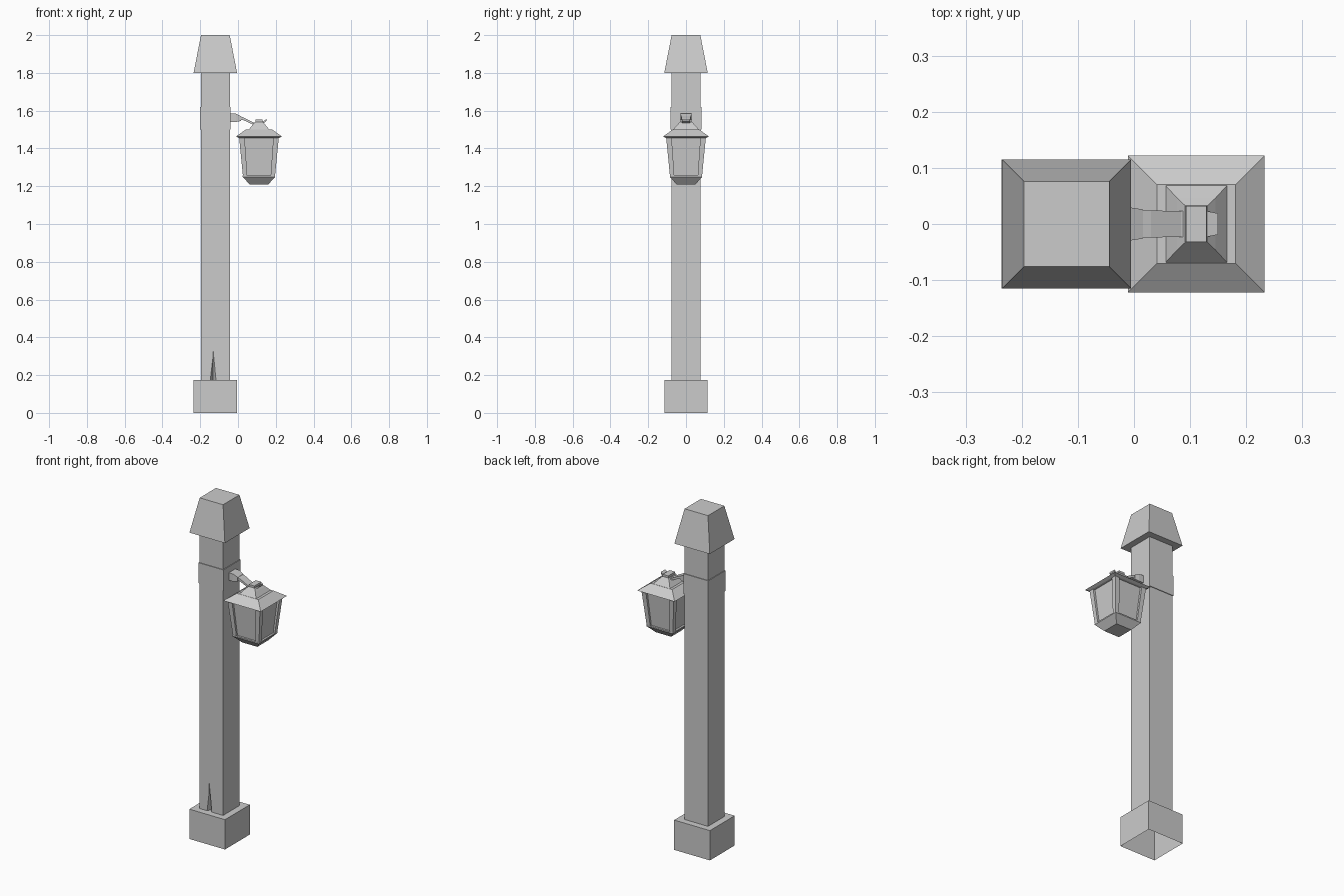
import bpy, bmesh

if "Cube" in bpy.data.objects:
    bpy.data.objects.remove(bpy.data.objects["Cube"])

PX = -0.12   # post axis
LX = 0.111   # lantern axis


def loft(name, rings, cap_start=True, cap_end=True):
    """Skin a list of equally long point rings into one mesh object."""
    bm = bmesh.new()
    loops = [[bm.verts.new(p) for p in r] for r in rings]
    n = len(loops[0])
    for a, b in zip(loops, loops[1:]):
        for i in range(n):
            j = (i + 1) % n
            bm.faces.new((a[i], a[j], b[j], b[i]))
    if cap_start:
        bm.faces.new(loops[0][::-1])
    if cap_end:
        bm.faces.new(loops[-1])
    bmesh.ops.recalc_face_normals(bm, faces=bm.faces)
    me = bpy.data.meshes.new(name)
    bm.to_mesh(me)
    bm.free()
    ob = bpy.data.objects.new(name, me)
    bpy.context.collection.objects.link(ob)
    return ob


def rect(cx, cy, hx, hy, z):
    return [(cx - hx, cy - hy, z), (cx + hx, cy - hy, z),
            (cx + hx, cy + hy, z), (cx - hx, cy + hy, z)]


def tower(name, cx, levels, **caps):
    """Stack of centred rectangles: (half x, half y, z)."""
    return loft(name, [rect(cx, 0, *l) for l in levels], **caps)


def strip(name, stations):
    """Bar along x: (x, half y, z bottom, z top)."""
    return loft(name, [[(x, -h, b), (x, h, b), (x, h, t), (x, -h, t)]
                       for x, h, b, t in stations])


# Plinth (open underneath), post, strap and cap
tower("plinth", PX, [(.116, .115, 0), (.116, .115, .175)], cap_start=False)
post = tower("post", PX, [(.077, .077, .16), (.077, .077, 1.81)])
tower("post_strap", PX, [(.081, .081, 1.5), (.081, .081, 1.62)])
tower("post_cap", PX, [(.115, .115, 1.80), (.076, .076, 2.0)])

# Split in the front of the post, widening downwards
cutter = loft("split_cutter", [
    [(-.156, -.09, .15), (-.108, -.09, .15), (-.132, -.04, .15)],
    [(-.1335, -.09, .34), (-.1325, -.09, .34), (-.133, -.076, .34)]])
cutter.hide_render = True
cutter.hide_viewport = True
mod = post.modifiers.new("split", 'BOOLEAN')
mod.operation = 'DIFFERENCE'
mod.solver = 'EXACT'
mod.object = cutter

# Bracket on the post, hanging arm and its upturned tip
strip("bracket", [(-.045, .030, 1.54, 1.584), (-.01, .030, 1.54, 1.584),
                  (.016, .026, 1.546, 1.570)])
strip("arm", [(.0, .024, 1.555, 1.574), (.03, .024, 1.549, 1.564),
              (.085, .023, 1.524, 1.536), (.13, .023, 1.529, 1.541),
              (.15, .019, 1.545, 1.555)])

# Lantern roof with raised crown and top loop
tower("lantern_roof", LX, [(.105, .105, 1.455), (.122, .122, 1.463),
                           (.07, .07, 1.5)])
tower("roof_crown", LX, [(.056, .07, 1.498), (.034, .046, 1.525),
                         (.020, .033, 1.54)])
tower("roof_loop", LX, [(.02, .032, 1.535), (.018, .032, 1.552)])

# Lantern glass and tapered bottom tray
tower("lantern_glass", LX, [(.074, .074, 1.25), (.092, .092, 1.457)])
tower("lantern_tray", LX, [(.05, .05, 1.21), (.086, .086, 1.25),
                           (.086, .086, 1.257)])

# Four leaning corner bars of the lantern
for sx in (-1, 1):
    for sy in (-1, 1):
        levels = [(.073, .0115, 1.25), (.0905, .0145, 1.458)]
        loft("lantern_corner_bar",
             [rect(LX + sx * c, sy * c, h, h, z) for c, h, z in levels])
